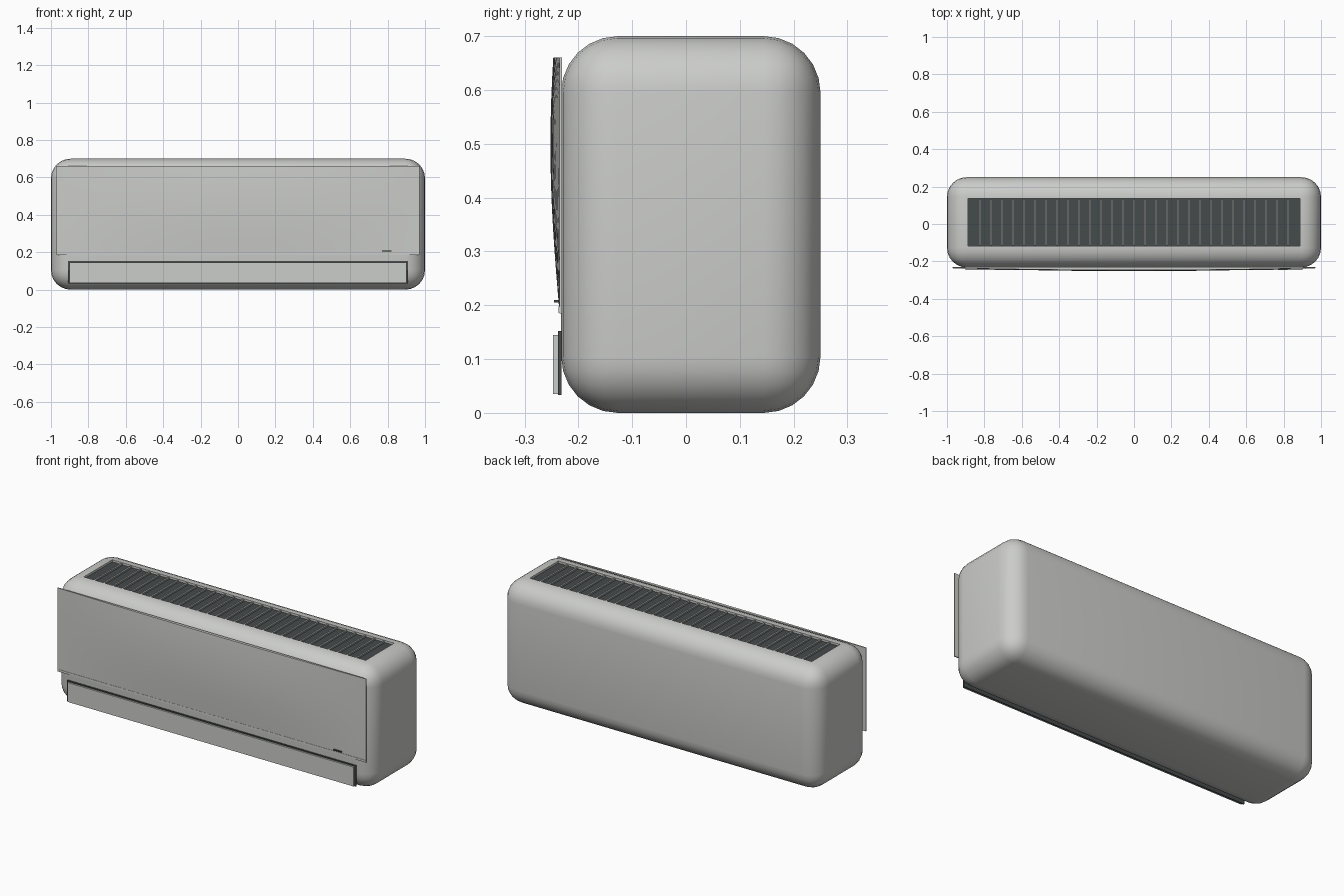
import bpy, bmesh, math
from mathutils import Vector

if "Cube" in bpy.data.objects:
    bpy.data.objects.remove(bpy.data.objects["Cube"])


def material(name, rgb):
    m = bpy.data.materials.new(name)
    m.diffuse_color = (*rgb, 1)
    m.use_nodes = True
    m.node_tree.nodes["Principled BSDF"].inputs["Base Color"].default_value = m.diffuse_color
    return m


SHELL = material("shell_grey", (0.60, 0.61, 0.59))
DARK = material("dark_grey", (0.06, 0.07, 0.07))
SLAT = material("slat_grey", (0.33, 0.35, 0.34))


def finish(bm, name, mats, smooth=False):
    bmesh.ops.recalc_face_normals(bm, faces=bm.faces)
    me = bpy.data.meshes.new(name)
    bm.to_mesh(me)
    bm.free()
    for m in mats:
        me.materials.append(m)
    ob = bpy.data.objects.new(name, me)
    bpy.context.collection.objects.link(ob)
    if smooth:
        bpy.ops.object.select_all(action='DESELECT')
        ob.select_set(True)
        bpy.context.view_layer.objects.active = ob
        bpy.ops.object.shade_smooth_by_angle(angle=math.radians(35))
    return ob


def add_box(bm, lo, hi):
    lo, hi = Vector(lo), Vector(hi)
    verts = bmesh.ops.create_cube(bm, size=1)["verts"]
    for v in verts:
        v.co = (lo + hi) / 2 + v.co * (hi - lo)


def box(name, lo, hi, mat):
    bm = bmesh.new()
    add_box(bm, lo, hi)
    return finish(bm, name, [mat])


# Rounded housing with a dark recess sunk into the flat top
bm = bmesh.new()
add_box(bm, (-1, -0.232, 0), (1, 0.25, 0.7))
bmesh.ops.bevel(bm, geom=bm.edges[:], offset=0.105, segments=6, profile=0.5, affect='EDGES')
top = max(bm.faces, key=lambda f: (round(f.calc_center_median().z, 4), f.calc_area()))
bmesh.ops.inset_region(bm, faces=[top], thickness=0.012)
hole = bmesh.ops.extrude_face_region(bm, geom=[top])
floor = next(g for g in hole["geom"] if isinstance(g, bmesh.types.BMFace))
bmesh.ops.translate(bm, verts=floor.verts[:], vec=(0, 0, -0.012))
if top.is_valid:
    bmesh.ops.delete(bm, geom=[top], context='FACES_ONLY')
floor.material_index = 1
finish(bm, "housing", [SHELL, DARK], smooth=True)

# Row of thin slats across the top intake
bm = bmesh.new()
for i in range(1, 30):
    x = -0.883 + 1.766 * i / 30
    add_box(bm, (x - 0.005, -0.115, 0.686), (x + 0.005, 0.133, 0.697))
finish(bm, "intake_slats", [SLAT])

# Front panel: thin plate bulging towards the middle
W, Z0, Z1, NX, NZ = 0.97, 0.185, 0.66, 24, 12
bm = bmesh.new()
bmesh.ops.create_grid(bm, x_segments=NX, y_segments=NZ, size=1)
for v in bm.verts:
    x, t = v.co.x, (v.co.y + 1) / 2
    bulge = math.sin(math.pi * 0.76 * t) * (1 - x * x)
    v.co = (W * x, -0.235 - 0.017 * bulge, Z0 + (Z1 - Z0) * t)
rim = [e for e in bm.edges if e.is_boundary]
ext = bmesh.ops.extrude_edge_only(bm, edges=rim)["geom"]
back = [g for g in ext if isinstance(g, bmesh.types.BMVert)]
for v in back:
    v.co.y = -0.230
bmesh.ops.contextual_create(bm, geom=[g for g in ext if isinstance(g, bmesh.types.BMEdge)
                                      and all(abs(v.co.y + 0.230) < 1e-5 for v in g.verts)])
finish(bm, "front_panel", [SHELL], smooth=True)

# Lower lip of the panel, small indicator
box("panel_lip", (-0.968, -0.237, 0.186), (0.968, -0.231, 0.198), SHELL)
box("indicator", (0.77, -0.245, 0.205), (0.82, -0.236, 0.210), DARK)

# Outlet: dark backing plate and louvre flap
box("outlet_slot", (-0.908, -0.238, 0.033), (0.908, -0.231, 0.152), DARK)
box("louvre_flap", (-0.900, -0.247, 0.035), (0.900, -0.238, 0.145), SHELL)
